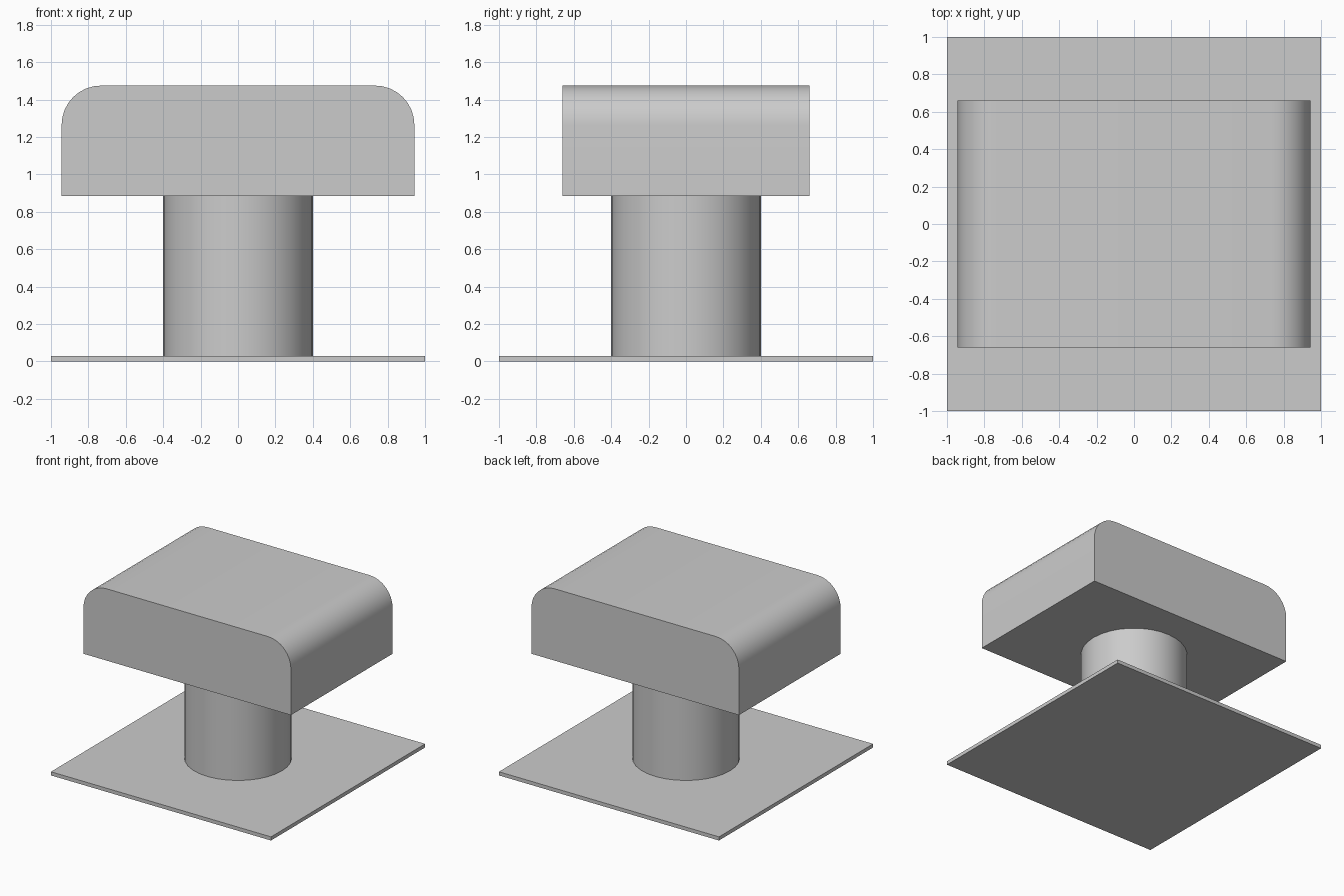
import bpy, bmesh
from math import sin, cos, pi, radians

cube = bpy.data.objects.get("Cube")
if cube:
    bpy.data.objects.remove(cube)

# Single painted metal colour
grey = bpy.data.materials.new("light_grey")
grey.use_nodes = True
colour = (0.6, 0.6, 0.6, 1)
grey.diffuse_color = colour
grey.node_tree.nodes["Principled BSDF"].inputs["Base Color"].default_value = colour


def finish(obj, name):
    obj.name = name
    obj.data.materials.append(grey)
    bpy.ops.object.select_all(action="DESELECT")
    obj.select_set(True)
    bpy.context.view_layer.objects.active = obj
    bpy.ops.object.shade_smooth_by_angle(angle=radians(30))


# Thin square base plate
bpy.ops.mesh.primitive_cube_add(size=1, location=(0, 0, 0.015))
plate = bpy.context.object
plate.scale = (2, 2, 0.03)
bpy.ops.object.transform_apply(location=False, rotation=False, scale=True)
finish(plate, "base_plate")

# Round duct between the plate and the hood
bottom, top = 0.03, 0.885
bpy.ops.mesh.primitive_cylinder_add(vertices=32, radius=0.4, depth=top - bottom,
                                    location=(0, 0, (bottom + top) / 2))
finish(bpy.context.object, "duct")

# Hood: box profile with two rounded upper corners, extruded front to back
half_width, half_depth, height, radius, steps = 0.943, 0.66, 1.475, 0.21, 8
profile = [(-half_width, top), (half_width, top)]
for side, start in ((1, 0), (-1, pi / 2)):
    for i in range(steps + 1):
        a = start + i * pi / 2 / steps
        profile.append((side * (half_width - radius) + radius * cos(a),
                        height - radius + radius * sin(a)))

bm = bmesh.new()
face = bm.faces.new([bm.verts.new((x, -half_depth, z)) for x, z in profile])
result = bmesh.ops.extrude_face_region(bm, geom=[face], use_keep_orig=True)
moved = [v for v in result["geom"] if isinstance(v, bmesh.types.BMVert)]
bmesh.ops.translate(bm, verts=moved, vec=(0, 2 * half_depth, 0))
bmesh.ops.recalc_face_normals(bm, faces=bm.faces)
mesh = bpy.data.meshes.new("hood")
bm.to_mesh(mesh)
bm.free()
hood = bpy.data.objects.new("hood", mesh)
bpy.context.collection.objects.link(hood)
finish(hood, "hood")
